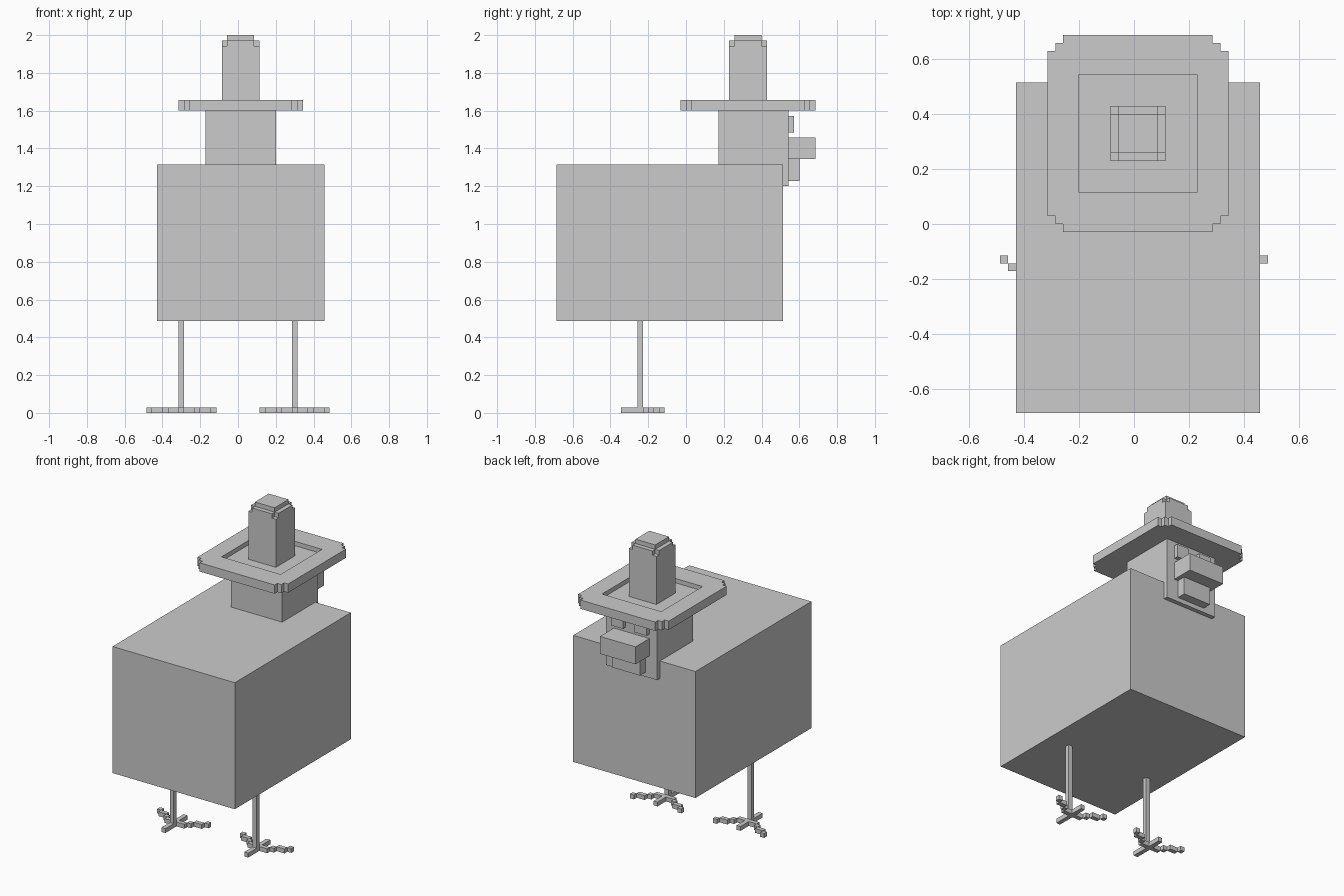
import bpy, bmesh

if "Cube" in bpy.data.objects:
    bpy.data.objects.remove(bpy.data.objects["Cube"])

U = 1 / 35  # one block; all coordinates below are in whole blocks


def finish(name, bm, mirror=False):
    bmesh.ops.recalc_face_normals(bm, faces=bm.faces)
    bmesh.ops.scale(bm, vec=(U, U, U), verts=bm.verts)
    mesh = bpy.data.meshes.new(name)
    bm.to_mesh(mesh)
    bm.free()
    obj = bpy.data.objects.new(name, mesh)
    bpy.context.collection.objects.link(obj)
    if mirror:
        obj.modifiers.new("mirror", 'MIRROR')
    return obj


def prism(bm, outline, z0, z1):
    face = bm.faces.new([bm.verts.new((x, y, z0)) for x, y in outline])
    new = bmesh.ops.extrude_face_region(bm, geom=[face], use_keep_orig=True)["geom"]
    top = [g for g in new if isinstance(g, bmesh.types.BMVert)]
    bmesh.ops.translate(bm, vec=(0, 0, z1 - z0), verts=top)


def stepped(x0, x1, y0, y1, n=0):
    """Rectangle outline whose corners are cut back in n stair steps."""
    corner = []
    for i in range(n):
        corner += [(i, n - i), (i + 1, n - i)]
    corner.append((n, 0))
    bl = [(x0 + a, y0 + b) for a, b in corner]
    br = [(x1 - a, y0 + b) for a, b in reversed(corner)]
    tr = [(x1 - a, y1 - b) for a, b in corner]
    tl = [(x0 + a, y1 - b) for a, b in reversed(corner)]
    return bl + br + tr + tl


def boxes(name, *dims, mirror=False):
    bm = bmesh.new()
    for x0, x1, y0, y1, z0, z1 in dims:
        prism(bm, stepped(x0, x1, y0, y1), z0, z1)
    return finish(name, bm, mirror)


# Body, head and the face plate that overhangs the body
boxes("body", (-15, 16, -24, 18, 17, 46))
boxes("head", (-6, 7, 6, 18, 46, 56))
boxes("face_plate", (-6, 7, 18, 19, 42, 56))

# Facial features
boxes("eyes", (-4, -1, 19, 20, 52, 55), (2, 5, 19, 20, 52, 55))
boxes("beak", (-4, 5, 19, 24, 47, 51))
boxes("wattle", (-3, 4, 19, 21, 43, 47))

# Legs, and feet with one straight toe bar and two splayed stepped toes
boxes("legs", (10, 11, -9, -8, 1, 17), mirror=True)
toes = [(10, 11, -12, -4, 0, 1)]
for k in range(1, 7):
    y = -9 + round(k * 2 / 3)
    for x in (10 + k, 10 - k):
        toes.append((x, x + 1, y, y + 1, 0, 1))
boxes("feet", *toes, mirror=True)

# Hat brim with stepped corners and a shallow square recess on top
bm = bmesh.new()
prism(bm, stepped(-11, 12, -1, 24, 2), 56, 58)
brim = finish("hat_brim", bm)
cutter = boxes("recess_cutter", (-7, 8, 4, 19, 57, 60))
cutter.hide_render = True
cutter.hide_viewport = True
cutter.display_type = 'WIRE'
cut = brim.modifiers.new("recess", 'BOOLEAN')
cut.operation = 'DIFFERENCE'
cut.solver = 'EXACT'
cut.object = cutter

# Hat crown: square column, notched layer, smaller cap
bm = bmesh.new()
prism(bm, stepped(-3, 4, 8, 15), 57, 68)
prism(bm, stepped(-3, 4, 8, 15, 1), 68, 69)
prism(bm, stepped(-2, 3, 9, 14), 69, 70)
finish("hat_crown", bm)
